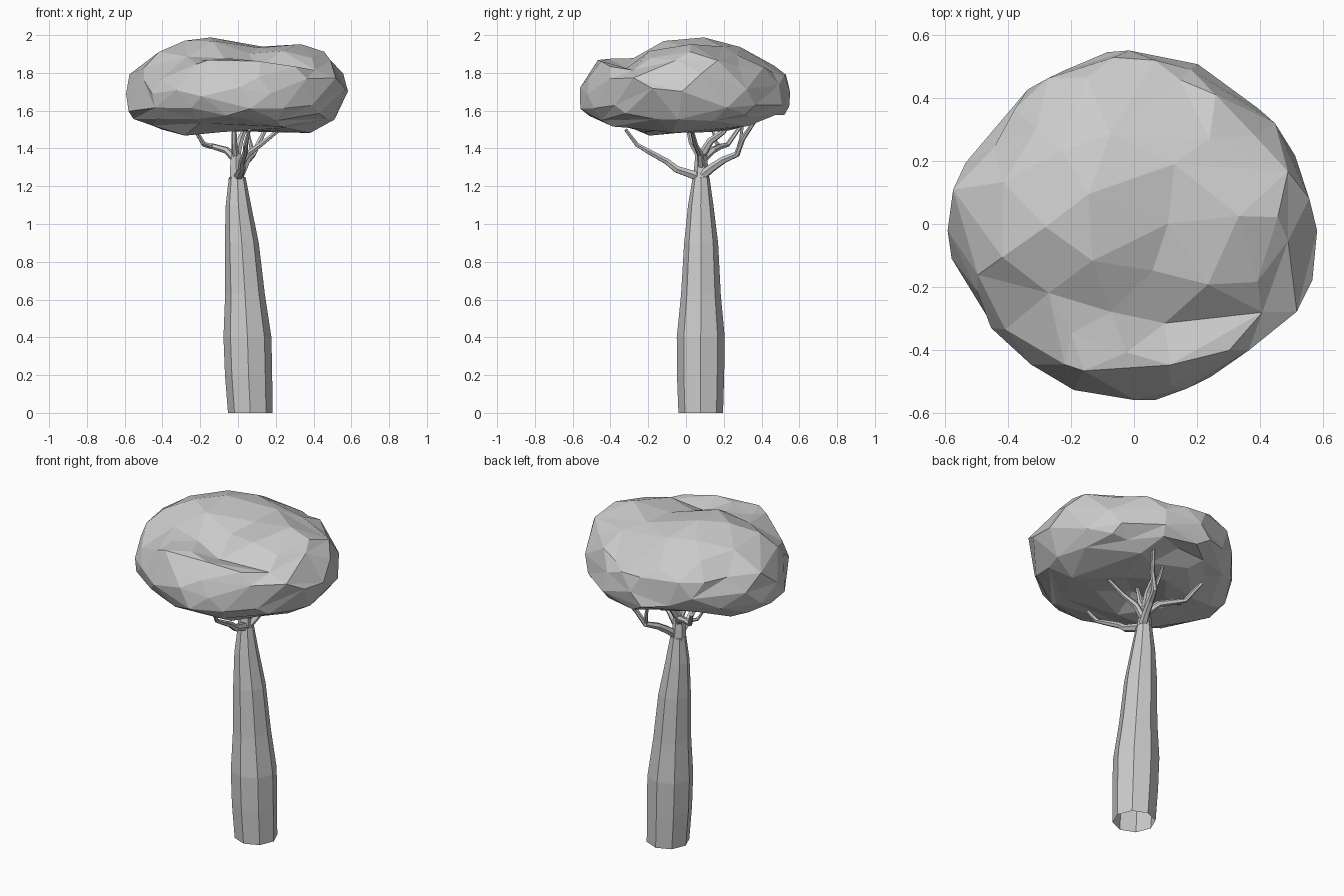
import bpy, bmesh, math, random
from mathutils import Vector, noise

random.seed(4)
old = bpy.data.objects.get("Cube")
if old:
    bpy.data.objects.remove(old)

grey = bpy.data.materials.new("plain_grey")
grey.use_nodes = True
grey.diffuse_color = (0.6, 0.6, 0.6, 1)
grey.node_tree.nodes["Principled BSDF"].inputs["Base Color"].default_value = (0.6, 0.6, 0.6, 1)


def add_mesh(name, bm):
    mesh = bpy.data.meshes.new(name)
    bm.to_mesh(mesh)
    bm.free()
    mesh.materials.append(grey)
    obj = bpy.data.objects.new(name, mesh)
    bpy.context.collection.objects.link(obj)
    return obj


# Trunk: leaning eight-sided tube, open at the foot (x, y, z, radius)
RINGS = [(.065, .078, 0, .118), (.056, .077, .2, .125), (.05, .078, .4, .127),
         (.037, .079, .63, .105), (.02, .08, .9, .09), (.002, .078, 1.1, .067),
         (-.004, .08, 1.25, .044)]
bm = bmesh.new()
loops = []
for x, y, z, r in RINGS:
    loops.append([bm.verts.new((x + r * math.cos(k * math.pi / 4), y + r * math.sin(k * math.pi / 4), z))
                  for k in range(8)])
for low, high in zip(loops, loops[1:]):
    for k in range(8):
        n = (k + 1) % 8
        bm.faces.new((low[k], low[n], high[n], high[k]))
bm.faces.new(loops[-1])
add_mesh("trunk", bm)


# Branches: tapering crooked tubes
def branch(name, points, start, end):
    curve = bpy.data.curves.new(name, "CURVE")
    curve.dimensions = "3D"
    curve.bevel_depth = 1
    curve.bevel_resolution = 1
    curve.use_fill_caps = True
    spline = curve.splines.new("POLY")
    spline.points.add(len(points) - 1)
    spline.use_smooth = False
    for i, p in enumerate(points):
        spline.points[i].co = (*p, 1)
        spline.points[i].radius = start + (end - start) * i / (len(points) - 1)
    curve.materials.append(grey)
    bpy.context.collection.objects.link(bpy.data.objects.new(name, curve))


branch("branch_stem", [(-.004, .08, 1.22), (-.01, .08, 1.3), (-.01, .08, 1.37)], .044, .03)
branch("branch_front", [(0, .07, 1.25), (.01, .01, 1.27), (.02, -.05, 1.29), (.02, -.1, 1.33),
                        (.04, -.2, 1.385), (.04, -.26, 1.42), (.06, -.32, 1.5)], .026, .009)
branch("branch_back", [(.01, .09, 1.26), (.03, .14, 1.3), (.05, .2, 1.34), (.08, .27, 1.37),
                       (.12, .3, 1.45), (.18, .38, 1.57)], .026, .01)
branch("branch_right", [(-.01, .085, 1.34), (-.06, .14, 1.39), (-.13, .18, 1.41),
                        (-.18, .22, 1.42), (-.24, .29, 1.52)], .022, .01)
branch("branch_left", [(0, .08, 1.3), (.05, .075, 1.37), (.12, .05, 1.42), (.22, .03, 1.5)], .022, .01)
branch("branch_top", [(-.01, .08, 1.36), (.01, .13, 1.44), (.03, .2, 1.49), (.03, .23, 1.56)], .024, .01)
branch("branch_top_front", [(-.01, .08, 1.35), (-.02, .03, 1.43), (-.02, 0, 1.55)], .022, .01)
branch("twig_back", [(.08, .27, 1.37), (.06, .29, 1.45), (.04, .3, 1.54)], .012, .007)
branch("twig_right", [(-.13, .18, 1.41), (-.19, .16, 1.43), (-.23, .14, 1.5)], .012, .007)

# Canopy outline radius, one value per 30 degrees, from the left side towards the back
OUTLINE = [.58, .555, .52, .565, .53, .535, .59, .56, .55, .56, .55, .57]


def bell(value, centre, width):
    return math.exp(-((value - centre) / width) ** 2)


def canopy_point(u):
    turn = math.atan2(u.y, u.x) / (math.pi / 6) % 12
    k = int(turn) % 12
    radius = OUTLINE[k] + (OUTLINE[(k + 1) % 12] - OUTLINE[k]) * (turn % 1)
    flat = Vector((u.x, u.y))
    power = 2 / 2.3 if u.z > 0 else 2 / 3
    spread = radius * min(flat.length, 1) ** power
    if flat.length > 0:
        flat = flat.normalized() * spread
    x, y = flat
    rise = abs(u.z) ** power
    if u.z > 0:
        # crown, with valleys behind the front clump and before the back one
        z = rise * (.265 - .1 * bell(y, -.28, .12) - .06 * bell(y, .42, .12)
                    - .03 * bell(x, .1, .12) + .02 * bell(x, -.24, .1))
    else:
        # underside, hollow over the branches and raised at the back
        z = -rise * (.25 - .07 * bell(flat.length, 0, .2) - .06 * bell(y, .45, .18)
                     - .03 * bell(y, -.45, .18))
    return Vector((x, y, 1.71 + z))


bm = bmesh.new()
bmesh.ops.create_icosphere(bm, subdivisions=3, radius=1)
for v in bm.verts:
    u = (v.co + Vector([random.uniform(-.045, .045) for _ in range(3)])).normalized()
    p = canopy_point(u)
    bump = noise.noise(p * 7) * .035 + random.uniform(-.014, .014)
    v.co = p + Vector((u.x, u.y, u.z)) * bump
canopy = add_mesh("canopy", bm)
facet = canopy.modifiers.new("facets", "DECIMATE")
facet.ratio = .65
